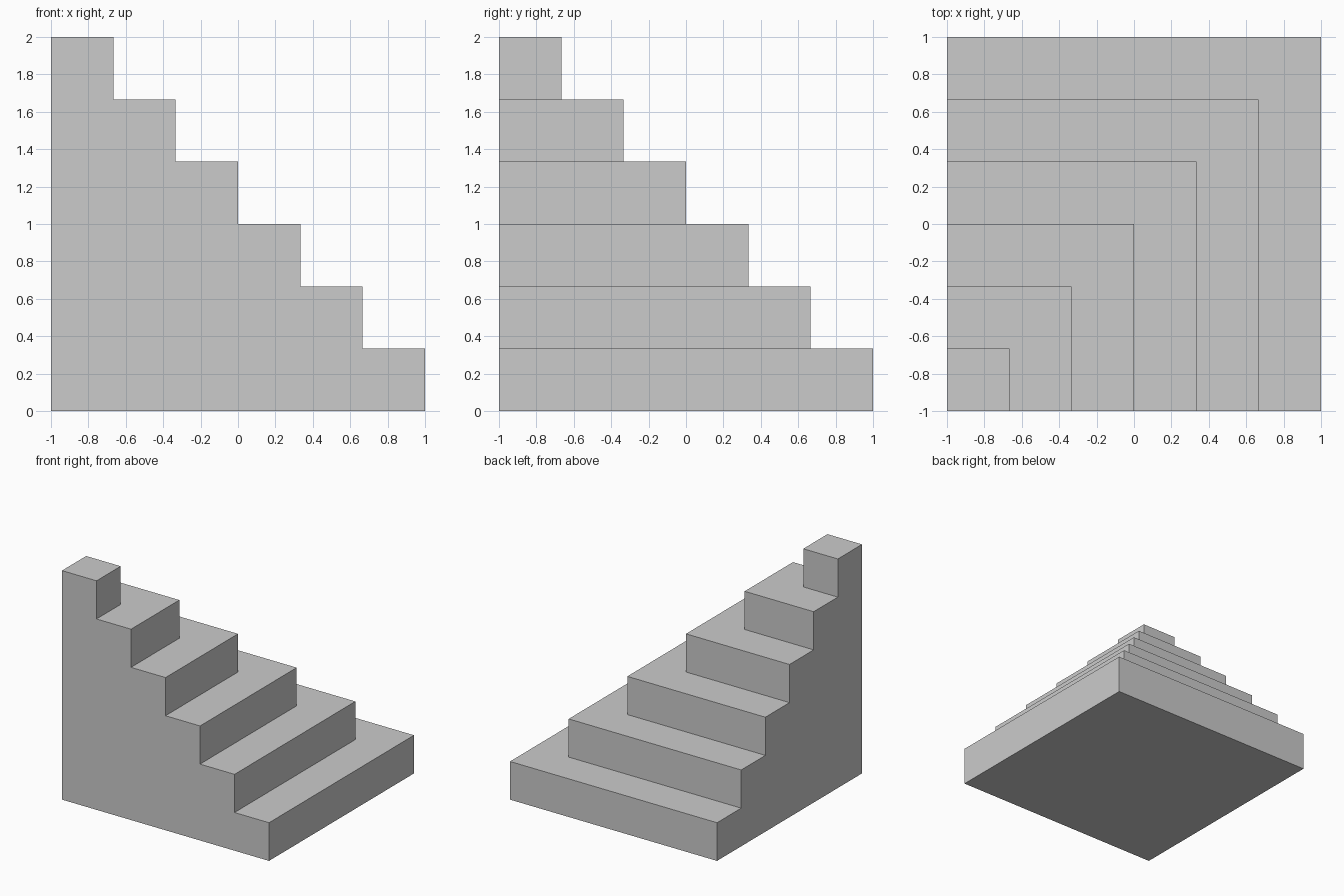
import bpy, bmesh

if "Cube" in bpy.data.objects:
    bpy.data.objects.remove(bpy.data.objects["Cube"])

STEPS = 6
RISE = 2 / STEPS

bm = bmesh.new()

# Outline of each step: back-left, back-right and front-right corners, low and high
rows = []
for k in range(STEPS):
    e = 1 - k * RISE
    for z in (k * RISE, (k + 1) * RISE):
        rows.append([bm.verts.new((x, y, z)) for x, y in ((-1, e), (e, e), (e, -1))])

# Shared tall corner where the two flat walls meet
foot = bm.verts.new((-1, -1, 0))
peak = bm.verts.new((-1, -1, 2))

# Risers and L-shaped treads
for i, (a, b) in enumerate(zip(rows, rows[1:])):
    if i % 2 == 0:
        for j in (0, 1):
            bm.faces.new((a[j], a[j + 1], b[j + 1], b[j]))
    else:
        bm.faces.new(a + b[::-1])

# Base, top landing and the two stair-profile walls
bm.faces.new(rows[0] + [foot])
bm.faces.new(rows[-1] + [peak])
for j in (0, 2):
    bm.faces.new([r[j] for r in rows] + [peak, foot])

bmesh.ops.recalc_face_normals(bm, faces=bm.faces)
mesh = bpy.data.meshes.new("corner_stairs")
bm.to_mesh(mesh)
bm.free()
bpy.context.collection.objects.link(bpy.data.objects.new("corner_stairs", mesh))
